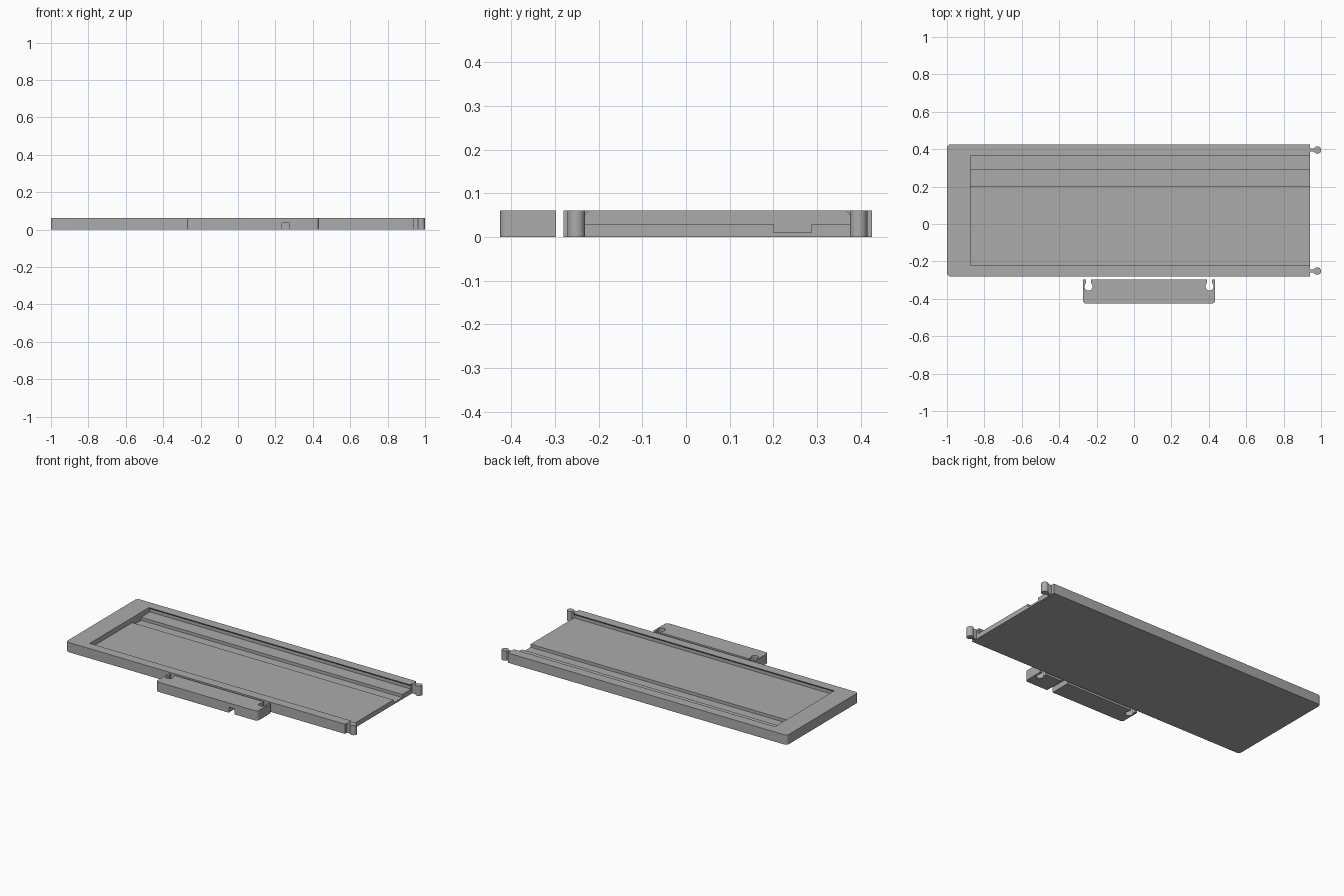
import bpy, bmesh, math
from mathutils import Vector

cube = bpy.data.objects.get("Cube")
if cube:
    bpy.data.objects.remove(cube, do_unlink=True)

H = 0.061
grey = bpy.data.materials.new("plain grey")
grey.use_nodes = True
colour = (0.41, 0.41, 0.41, 1)
grey.diffuse_color = colour
grey.node_tree.nodes["Principled BSDF"].inputs["Base Color"].default_value = colour


def prism(name, points, offset):
    """Extrude a closed outline of 3D points along an offset."""
    bm = bmesh.new()
    face = bm.faces.new([bm.verts.new(p) for p in points])
    side = bmesh.ops.extrude_face_region(bm, geom=[face])["geom"]
    bmesh.ops.translate(bm, vec=offset, verts=[v for v in side if isinstance(v, bmesh.types.BMVert)])
    bmesh.ops.recalc_face_normals(bm, faces=bm.faces)
    mesh = bpy.data.meshes.new(name)
    bm.to_mesh(mesh)
    bm.free()
    mesh.materials.append(grey)
    obj = bpy.data.objects.new(name, mesh)
    bpy.context.collection.objects.link(obj)
    return obj


def plate(name, outline):
    return prism(name, [(x, y, 0) for x, y in outline], Vector((0, 0, H)))


def activate(obj):
    bpy.ops.object.select_all(action="DESELECT")
    obj.select_set(True)
    bpy.context.view_layer.objects.active = obj


def cut(obj, cutter):
    cutter.hide_render = True
    mod = obj.modifiers.new("cut", "BOOLEAN")
    mod.operation, mod.solver, mod.object = "DIFFERENCE", "EXACT", cutter
    activate(obj)
    bpy.ops.object.modifier_apply(modifier=mod.name)
    bpy.data.objects.remove(cutter, do_unlink=True)


def smooth(obj):
    activate(obj)
    bpy.ops.object.shade_smooth_by_angle(angle=math.radians(30))


def arc(cx, cy, r, start, end, steps):
    angles = [math.radians(start + (end - start) * i / steps) for i in range(steps + 1)]
    return [(cx + r * math.cos(a), cy + r * math.sin(a)) for a in angles]


# Tray: rounded closed end, open at the peg end
x0, x1, y0, y1, r = -1, 0.94, -0.281, 0.426, 0.02
tray = plate("tray", [(x1, y0), (x1, y1)]
             + arc(x0 + r, y1 - r, r, 90, 180, 6)
             + arc(x0 + r, y0 + r, r, 180, 270, 6))

# Channel with overhanging side lips and a sunken groove
channel = [(-0.232, 0.03), (0.2, 0.03), (0.2, 0.011), (0.288, 0.011), (0.288, 0.03),
           (0.376, 0.03), (0.376, 0.05), (0.366, H), (0.366, 0.1),
           (-0.222, 0.1), (-0.222, H), (-0.232, 0.05)]
cut(tray, prism("channel_cutter", [(-0.875, y, z) for y, z in channel], Vector((2, 0, 0))))
smooth(tray)

# Round-headed pegs on the open end
for name, y in (("front_peg", -0.2515), ("back_peg", 0.3955)):
    head = arc(0.98, y, 0.02, -155, 155, 24)
    peg = plate(name, [(x1, y - 0.0085)] + head + [(x1, y + 0.0085)])
    smooth(peg)

# Connector bar with two keyhole slots and rounded front corners
bx0, bx1, by0, by1, r = -0.273, 0.433, -0.426, -0.298, 0.018
outline = arc(bx0 + r, by0 + r, r, 180, 270, 6) + arc(bx1 - r, by0 + r, r, 270, 360, 6)
outline += [(bx1, by1)]
for x in (0.404, -0.243):
    outline += [(x + 0.014, by1)] + arc(x, -0.334, 0.022, 50, -230, 20) + [(x - 0.014, by1)]
outline += [(bx0, by1)]
bar = plate("connector_bar", outline)

# Notch running under the bar
notch = [(0.234, -0.02), (0.275, -0.02), (0.275, 0.035), (0.234, 0.035)]
cut(bar, prism("notch_cutter", [(x, -0.5, z) for x, z in notch], Vector((0, 0.3, 0))))
smooth(bar)
